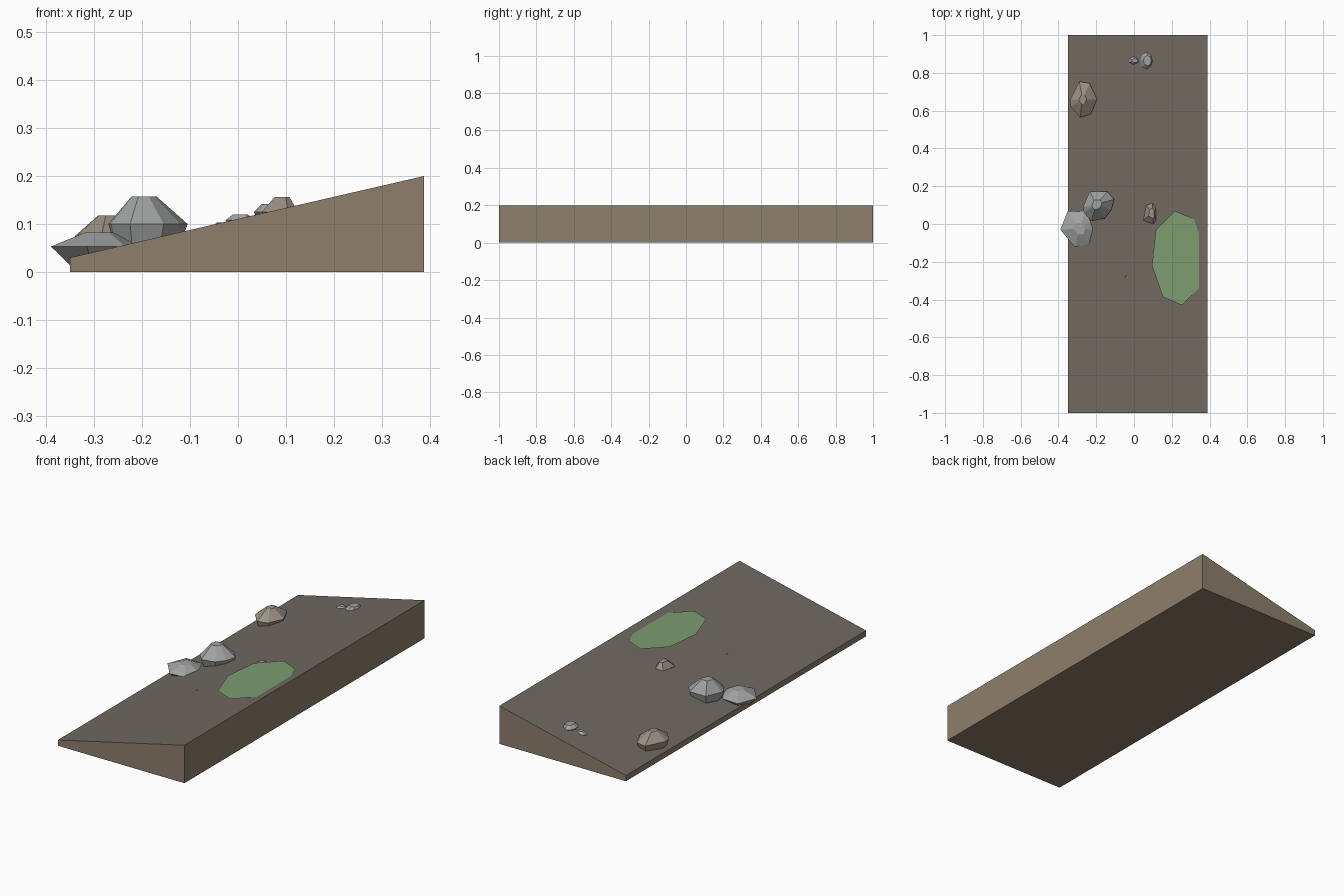
import bpy, bmesh, math

if "Cube" in bpy.data.objects:
    bpy.data.objects.remove(bpy.data.objects["Cube"])


def material(name, rgb):
    m = bpy.data.materials.new(name)
    m.diffuse_color = (*rgb, 1)
    m.use_nodes = True
    m.node_tree.nodes["Principled BSDF"].inputs["Base Color"].default_value = m.diffuse_color
    return m


EARTH = material("earth", (0.27, 0.21, 0.15))
SOIL = material("soil_top", (0.16, 0.14, 0.115))
GREEN = material("green", (0.20, 0.34, 0.16))
GREY = material("grey_stone", (0.35, 0.37, 0.36))
BEIGE = material("beige_stone", (0.33, 0.28, 0.23))


def add_object(name, verts, faces, *mats):
    me = bpy.data.meshes.new(name)
    me.from_pydata(verts, [], faces)
    bm = bmesh.new()
    bm.from_mesh(me)
    bmesh.ops.recalc_face_normals(bm, faces=bm.faces)
    bm.to_mesh(me)
    bm.free()
    for m in mats:
        me.materials.append(m)
    ob = bpy.data.objects.new(name, me)
    bpy.context.collection.objects.link(ob)
    return ob


def rock(name, outline, centre, rings, mat):
    """Stack scaled copies of an outline; rings are (scale, z) from bottom to top."""
    n = len(outline)
    cx, cy = centre
    verts = [(cx + (x - cx) * s, cy + (y - cy) * s, z) for s, z in rings for x, y in outline]
    faces = [tuple(range(n)), tuple(range(n * (len(rings) - 1), n * len(rings)))]
    for r in range(len(rings) - 1):
        for i in range(n):
            j = (i + 1) % n
            faces.append((r * n + i, r * n + j, (r + 1) * n + j, (r + 1) * n + i))
    add_object(name, verts, faces, mat)


def oval(cx, cy, rx, ry, n):
    return [(cx + rx * math.cos(math.tau * i / n), cy + ry * math.sin(math.tau * i / n))
            for i in range(n)]


# Sloping ground wedge
profile = [(-0.35, 0), (0.388, 0), (0.388, 0.2), (-0.35, 0.03)]
verts = [(x, y, z) for y in (-1, 1) for x, z in profile]
faces = [(0, 1, 2, 3), (4, 5, 6, 7)] + [(i, (i + 1) % 4, (i + 1) % 4 + 4, i + 4) for i in range(4)]
ground = add_object("ground_wedge", verts, faces, EARTH, SOIL)
for p in ground.data.polygons:
    if p.normal.z > 0.5:
        p.material_index = 1

# Level green sheet, cut off by the slope on its right side
half = [(0.095, -0.22), (0.153, -0.387), (0.254, -0.43), (0.354, -0.33)]
sheet = half + [(0.47 - x, -0.36 - y) for x, y in half]
green = add_object("green_patch", [(x, y, 0.19) for x, y in sheet], [tuple(range(8))], GREEN)
if green.data.polygons[0].normal.z < 0:
    green.data.flip_normals()

# Large rocks
rock("beige_rock",
     [(-0.34, 0.655), (-0.29, 0.755), (-0.235, 0.745), (-0.195, 0.66),
      (-0.23, 0.58), (-0.285, 0.565), (-0.335, 0.62)],
     (-0.272, 0.66), [(0.6, 0.02), (0.9, 0.045), (1, 0.075), (0.28, 0.118)], BEIGE)
rock("tall_grey_rock",
     [(-0.27, 0.09), (-0.235, 0.172), (-0.14, 0.172), (-0.105, 0.13),
      (-0.12, 0.075), (-0.155, 0.03), (-0.225, 0.015), (-0.265, 0.06)],
     (-0.2, 0.105), [(0.5, 0.03), (0.85, 0.06), (1, 0.1), (0.32, 0.157)], GREY)
rock("flat_grey_rock",
     [(-0.39, -0.03), (-0.35, 0.07), (-0.26, 0.065), (-0.225, 0.02),
      (-0.205, -0.03), (-0.235, -0.11), (-0.315, -0.12)],
     (-0.285, -0.025), [(0.6, 0.012), (1, 0.053), (0.33, 0.082)], GREY)

# Small stones
rock("small_beige_rock",
     [(0.05, 0.02), (0.065, 0.1), (0.1, 0.12), (0.12, 0.09), (0.125, 0.01), (0.105, -0.012)],
     (0.095, 0.06), [(0.7, 0.1), (1, 0.125), (0.42, 0.156)], BEIGE)
rock("small_grey_rock", oval(0.068, 0.865, 0.035, 0.046, 8), (0.075, 0.865),
     [(0.7, 0.1), (1, 0.125), (0.6, 0.142)], GREY)
rock("pebble_left", oval(0.003, 0.865, 0.032, 0.022, 7), (0.005, 0.865),
     [(0.7, 0.095), (1, 0.108), (0.5, 0.12)], GREY)
rock("pebble_front", oval(-0.038, -0.28, 0.02, 0.02, 6), (-0.038, -0.28),
     [(0.7, 0.08), (1, 0.09), (0.3, 0.103)], BEIGE)
